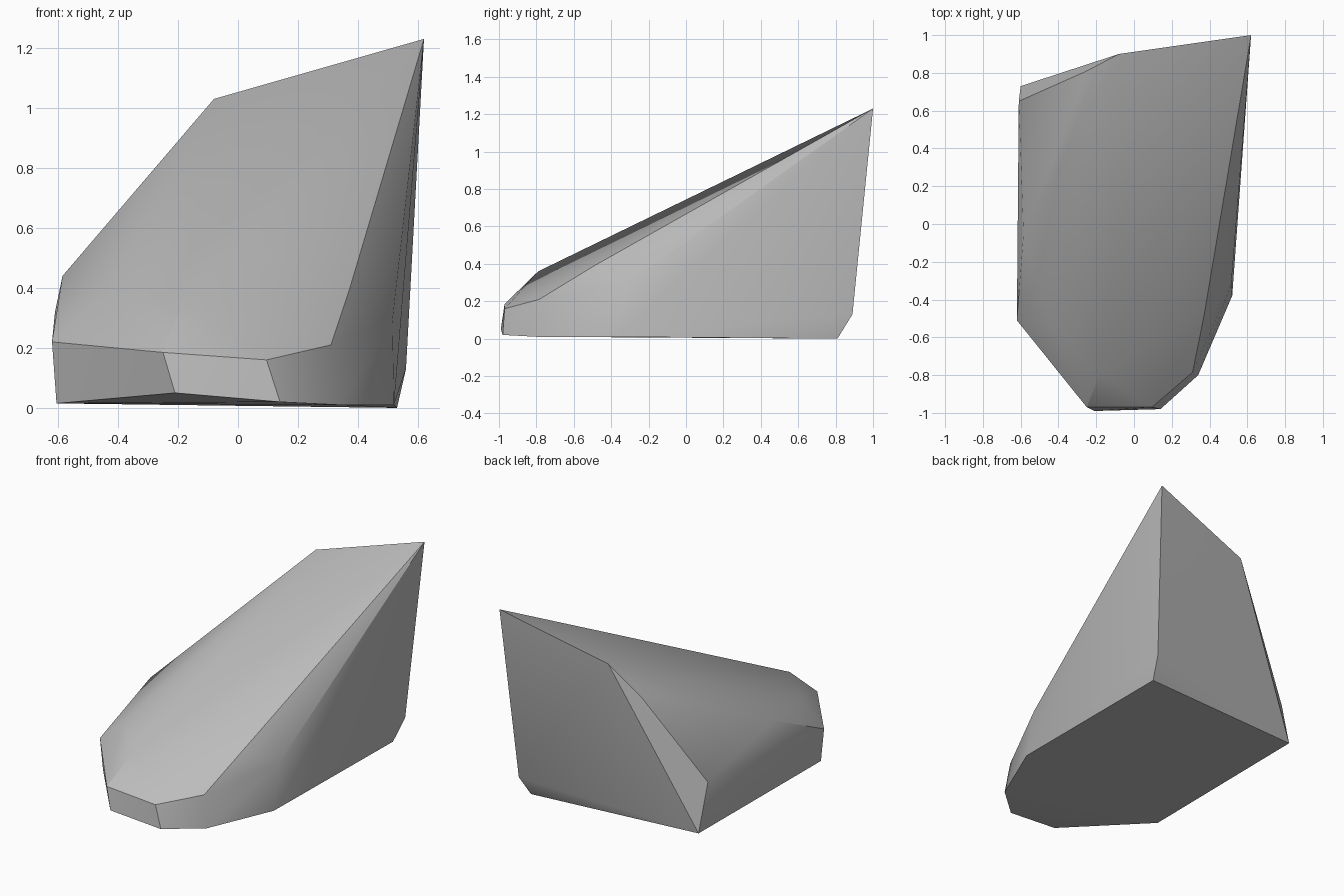
import bpy, bmesh, math

cube = bpy.data.objects.get("Cube")
if cube:
    bpy.data.objects.remove(cube, do_unlink=True)

# Stone colour
stone = bpy.data.materials.new("stone grey")
stone.use_nodes = True
grey = (0.5, 0.5, 0.5, 1)
stone.diffuse_color = grey
stone.node_tree.nodes["Principled BSDF"].inputs["Base Color"].default_value = grey

# Corners of the wedge-shaped rock, wrapped in a convex skin
base = [(-.605, -.5, .015), (-.21, -.99, .05), (.14, -.98, .02), (.34, -.8, .01),
        (.52, -.38, .01), (.53, .81, 0), (-.6, .73, .02)]
sides = [(-.62, -.51, .22), (-.25, -.97, .185), (.095, -.97, .16), (.31, -.785, .21),
         (.515, -.32, .29), (.56, .89, .13), (-.61, .65, .32)]
slope = [(-.585, -.05, .44), (-.45, -.52, .37), (-.18, -.79, .36),
         (.37, -.49, .39), (-.25, .81, .83)]
peak = [(-.08, .9, 1.03), (.62, 1, 1.23)]

bm = bmesh.new()
for corner in base + sides + slope + peak:
    bm.verts.new(corner)
hull = bmesh.ops.convex_hull(bm, input=bm.verts)
bmesh.ops.delete(bm, geom=hull["geom_interior"], context='VERTS')
bmesh.ops.recalc_face_normals(bm, faces=bm.faces)

mesh = bpy.data.meshes.new("rock")
bm.to_mesh(mesh)
bm.free()
rock = bpy.data.objects.new("rock", mesh)
bpy.context.collection.objects.link(rock)
mesh.materials.append(stone)

# Soft facets with crisp main edges
bpy.context.view_layer.objects.active = rock
rock.select_set(True)
bpy.ops.object.shade_smooth_by_angle(angle=math.radians(30))
